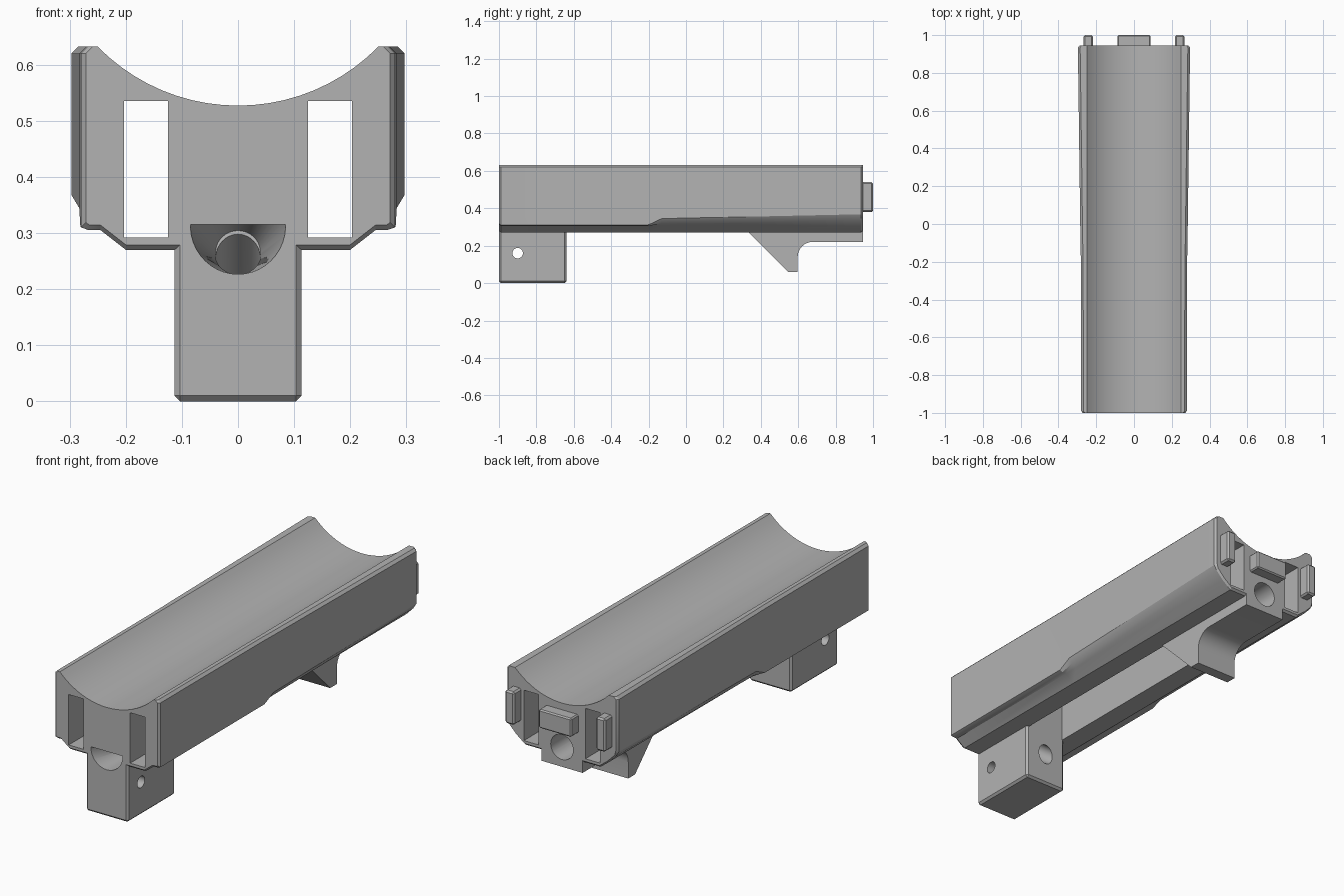
import bpy, bmesh, math
from mathutils import Matrix, Vector

if "Cube" in bpy.data.objects:
    bpy.data.objects.remove(bpy.data.objects["Cube"], do_unlink=True)

grey = bpy.data.materials.new("plain grey")
grey.use_nodes = True
grey.diffuse_color = (0.45, 0.45, 0.45, 1)
grey.node_tree.nodes["Principled BSDF"].inputs["Base Color"].default_value = grey.diffuse_color


def make(name, bm):
    bmesh.ops.recalc_face_normals(bm, faces=bm.faces)
    mesh = bpy.data.meshes.new(name)
    bm.to_mesh(mesh)
    bm.free()
    mesh.materials.append(grey)
    ob = bpy.data.objects.new(name, mesh)
    bpy.context.collection.objects.link(ob)
    return ob


def box(name, x, y, z, bevel=0):
    bm = bmesh.new()
    bmesh.ops.create_cube(bm, size=1)
    for v in bm.verts:
        v.co = [lo + (c + 0.5) * (hi - lo) for c, (lo, hi) in zip(v.co, (x, y, z))]
    if bevel:
        bmesh.ops.bevel(bm, geom=bm.edges[:], offset=bevel, segments=1, affect='EDGES')
    return make(name, bm)


def loft(name, rings):
    bm = bmesh.new()
    loops = [[bm.verts.new(p) for p in ring] for ring in rings]
    n = len(loops[0])
    for a, b in zip(loops, loops[1:]):
        for i in range(n):
            j = (i + 1) % n
            bm.faces.new((a[i], a[j], b[j], b[i]))
    bm.faces.new(loops[0])
    bm.faces.new(loops[-1])
    return make(name, bm)


def bore(name, start, end, r1, r2, sides=40):
    a, b = Vector(start), Vector(end)
    turn = (b - a).to_track_quat('Z', 'Y').to_matrix().to_4x4()
    bm = bmesh.new()
    bmesh.ops.create_cone(bm, cap_ends=True, segments=sides, radius1=r1, radius2=r2,
                          depth=(b - a).length, matrix=Matrix.Translation((a + b) / 2) @ turn)
    return make(name, bm)


def combine(target, other, operation):
    other.hide_render = True
    mod = target.modifiers.new(operation.lower(), 'BOOLEAN')
    mod.operation, mod.solver, mod.object = operation, 'EXACT', other
    bpy.context.view_layer.objects.active = target
    bpy.ops.object.modifier_apply(modifier=mod.name)
    bpy.data.objects.remove(other, do_unlink=True)


# Body cross-section: concave cradle on top, undercut lower corners
def section(y, half, low, inset=0):
    radius, edge, floor = 0.35, 0.25, 0.527
    side = [(0.2, 0.27 + inset), (0.245, 0.305 + inset),
            (half - 0.015, max(0.305, low - 0.025) + inset),
            (half - inset, low + inset), (half - inset, 0.62),
            (half - 0.012 - inset, 0.632)]
    steps = 20
    reach = math.asin(edge / radius)
    arc = []
    for i in range(steps + 1):
        t = reach * (1 - 2 * i / steps)
        arc.append((radius * math.sin(t), floor + radius * (1 - math.cos(t))))
    return [(x, y, z) for x, z in side + arc + [(-x, z) for x, z in reversed(side)]]


body = loft("cradle_body", [
    section(-1, 0.28, 0.31, 0.009), section(-0.99, 0.28, 0.31),
    section(-0.2, 0.281, 0.312), section(-0.13, 0.283, 0.345),
    section(0.935, 0.297, 0.368), section(0.945, 0.297, 0.368, 0.009)])

# Front mounting post
combine(body, box("post", (-0.113, 0.113), (-1, -0.64), (0, 0.35), 0.01), 'UNION')

# Rear hook with a rounded throat
outline = [(0.945, 0.36), (0.29, 0.31), (0.335, 0.27), (0.545, 0.06), (0.597, 0.06)]
for i in range(9):
    t = math.pi / 2 * i / 8
    outline.append((0.677 - 0.08 * math.cos(t), 0.14 + 0.08 * math.sin(t)))
outline.append((0.945, 0.22))
hook = loft("hook", [[(x, y, z) for y, z in outline] for x in (-0.11, 0.11)])
combine(body, hook, 'UNION')

# Lengthwise slots and the channel between post and hook
for s in (-1, 1):
    x = sorted((s * 0.125, s * 0.203))
    combine(body, box("slot_cutter", x, (-1.1, 1.1), (0.292, 0.535)), 'DIFFERENCE')
combine(body, box("channel_cutter", (-0.1, 0.1), (-0.64, 0.335), (0.1, 0.47)), 'DIFFERENCE')

# Tapered front socket, sloping bore, rear bore and cross pin hole
bores = [((0, -1.001, 0.31), (0, -0.77, 0.265), 0.085, 0.04),
         ((0, -0.8, 0.275), (0, -0.55, 0.09), 0.04, 0.04),
         ((0, 1, 0.315), (0, 0.3, 0.315), 0.06, 0.06),
         ((-0.2, -0.9, 0.16), (0.2, -0.9, 0.16), 0.028, 0.028)]
for args in bores:
    combine(body, bore("bore_cutter", *args), 'DIFFERENCE')

# Locating pegs on the rear face
pegs = [box("centre_peg", (-0.087, 0.087), (0.92, 1), (0.405, 0.495), 0.006)]
for side, s in (("left", 1), ("right", -1)):
    x = sorted((s * 0.218, s * 0.267))
    pegs.append(box(side + "_peg", x, (0.92, 1), (0.38, 0.54), 0.008))

# Smooth shading with crisp edges
bpy.ops.object.select_all(action='DESELECT')
body.select_set(True)
bpy.context.view_layer.objects.active = body
bpy.ops.object.shade_smooth_by_angle(angle=math.radians(25))
